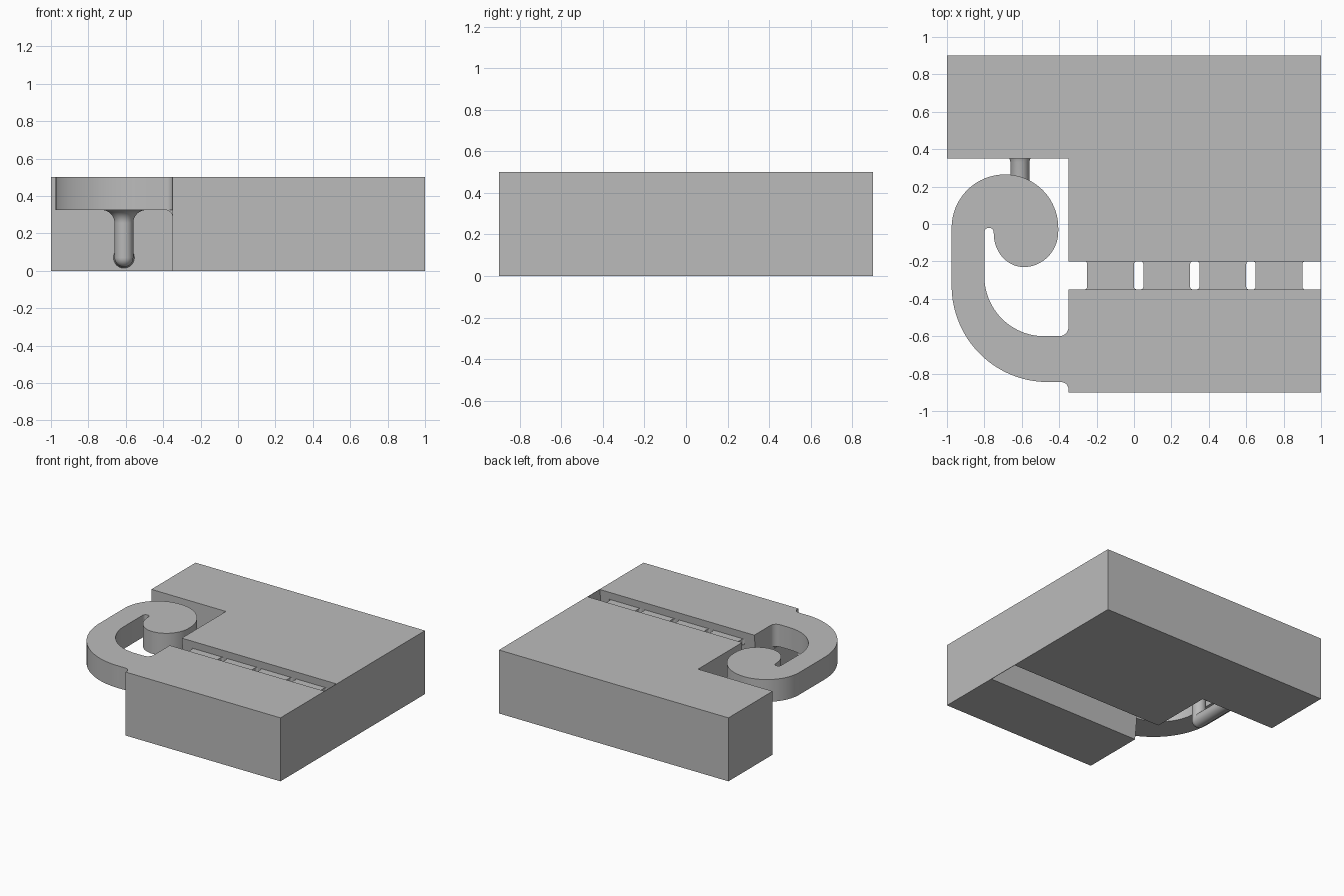
import bpy, bmesh
from math import sin, cos, pi, radians
from mathutils import Matrix

cube = bpy.data.objects.get("Cube")
if cube:
    bpy.data.objects.remove(cube, do_unlink=True)

grey = bpy.data.materials.new("plain grey")
grey.use_nodes = True
grey.diffuse_color = (0.5, 0.5, 0.5, 1)
grey.node_tree.nodes["Principled BSDF"].inputs["Base Color"].default_value = (0.5, 0.5, 0.5, 1)


def finish(name, bm, smooth=False):
    bmesh.ops.recalc_face_normals(bm, faces=bm.faces)
    mesh = bpy.data.meshes.new(name)
    bm.to_mesh(mesh)
    bm.free()
    mesh.materials.append(grey)
    ob = bpy.data.objects.new(name, mesh)
    bpy.context.collection.objects.link(ob)
    if smooth:
        bpy.ops.object.select_all(action="DESELECT")
        ob.select_set(True)
        bpy.context.view_layer.objects.active = ob
        bpy.ops.object.shade_smooth_by_angle(angle=radians(35))
    return ob


def prism(name, outline, z0, z1, base=None, smooth=False, matrix=None):
    """Solid between a base outline and a top outline of equal length."""
    bm = bmesh.new()
    low = [bm.verts.new((x, y, z0)) for x, y in (base or outline)]
    high = [bm.verts.new((x, y, z1)) for x, y in outline]
    bm.faces.new(low)
    bm.faces.new(high)
    for i in range(len(low)):
        j = (i + 1) % len(low)
        bm.faces.new((low[i], low[j], high[j], high[i]))
    if matrix:
        bm.transform(matrix)
    return finish(name, bm, smooth)


def arc(cx, cy, rx, ry, a0, a1, n=24):
    angles = [radians(a0 + (a1 - a0) * i / n) for i in range(n + 1)]
    return [(cx + rx * cos(a), cy + ry * sin(a)) for a in angles]


def lathe(name, profile, matrix):
    """Revolve (radius, height) points about z."""
    bm = bmesh.new()
    verts = [bm.verts.new((r, 0, z)) for r, z in profile]
    edges = [bm.edges.new(pair) for pair in zip(verts, verts[1:])]
    bmesh.ops.spin(bm, geom=verts + edges, cent=(0, 0, 0), axis=(0, 0, 1),
                   angle=2 * pi, steps=32)
    bmesh.ops.remove_doubles(bm, verts=bm.verts, dist=1e-5)
    bm.transform(matrix)
    return finish(name, bm, True)


# Slot between the blocks: narrow at the top, wider at the base
TOP = (-0.35, -0.20)
LOW = (-0.405, -0.145)
EDGE = -0.35
H = 0.5


def back_outline(y):
    return [(-1, 0.9), (-1, 0.35), (EDGE, 0.35), (EDGE, y), (1, y), (1, 0.9)]


def rectangle(x0, x1, y0, y1):
    return [(x0, y0), (x1, y0), (x1, y1), (x0, y1)]


# Main blocks and the thin skin closing the slot
prism("back_block", back_outline(TOP[1]), 0, H, back_outline(LOW[1]))
prism("front_block", rectangle(EDGE, 1, -0.9, TOP[0]), 0, H,
      rectangle(EDGE, 1, -0.9, LOW[0]))
prism("slot_end_skin", rectangle(0.996, 1, *TOP), 0, H, rectangle(0.996, 1, *LOW))

# Row of hinge strips, flared where they meet the blocks
f = 0.015
for i in range(4):
    x0 = -0.25 + 0.3 * i
    x1, y0, y1 = x0 + 0.25, TOP[0] - 0.02, TOP[1] + 0.02
    left = arc(x0 - f, TOP[1] - f, f, f, 90, 0, 6) + arc(x0 - f, TOP[0] + f, f, f, 0, -90, 6)
    right = arc(x1 + f, TOP[0] + f, f, f, 270, 180, 6) + arc(x1 + f, TOP[1] - f, f, f, 180, 90, 6)
    prism(f"hinge_strip_{i + 1}", left + right, 0.4, 0.445)

# Curled latch arm
outline = [(EDGE, -0.55)]
outline += arc(-0.40, -0.55, 0.05, 0.05, 0, -90, 8)
outline += arc(-0.48, -0.28, 0.32, 0.32, 270, 180)
outline += arc(-0.775, -0.045, 0.025, 0.025, 180, 0, 10)
outline += arc(-0.59, -0.05, 0.16, 0.18, 185, 270)
outline += arc(-0.59, -0.04, 0.185, 0.19, 270, 360)
outline += arc(-0.69, -0.02, 0.285, 0.285, 0, 180, 40)
outline += arc(-0.46, -0.33, 0.515, 0.515, 180, 270, 32)
outline += arc(-0.39, -0.885, 0.04, 0.04, 90, 0, 8)
prism("latch_arm", outline[1:], 0.325, H, smooth=True)

# Fillet under the root of the arm (profile in x and z)
to_xz = Matrix.Rotation(pi / 2, 4, "X")
prism("arm_fillet", [(EDGE, 0.325)] + arc(-0.39, 0.285, 0.04, 0.04, 90, 0, 8),
      0.6, 0.845, smooth=True, matrix=to_xz)

# Pin hanging from the curl, then running back into the block
R, LEVEL = 0.05, 0.07
profile = arc(0.12, 0.255, 0.07, 0.07, 90, 180, 10) + arc(0, LEVEL, R, R, 0, -90, 10)
lathe("pin_post", profile, Matrix.Translation((-0.61, 0, 0)))
lathe("pin_bar", [(R, 0), (R, 0.33), (R + 0.006, 0.35)],
      Matrix.Translation((-0.61, 0, LEVEL)) @ Matrix.Rotation(-pi / 2, 4, "X"))
